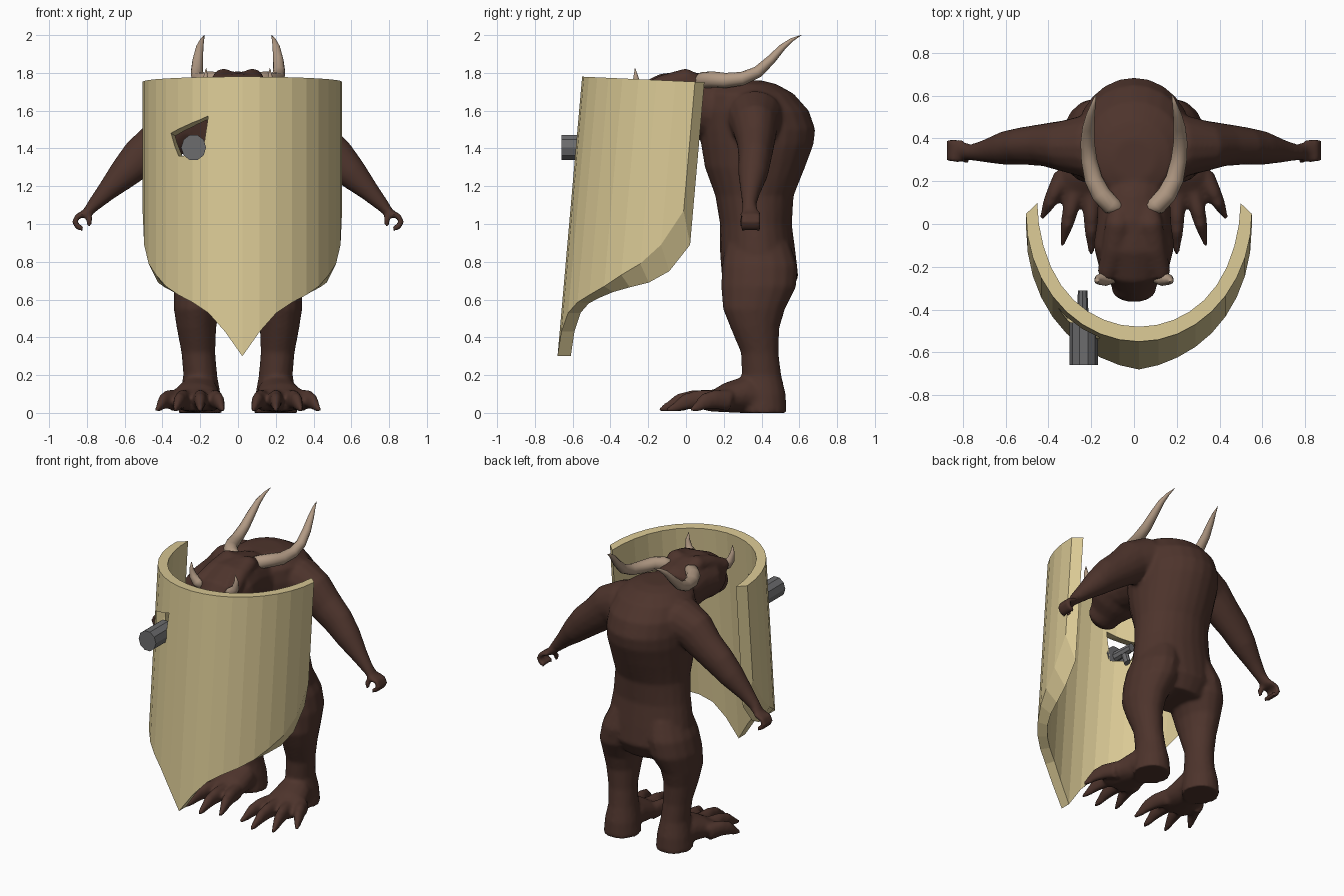
import bpy, bmesh, math
from mathutils import Vector


def material(name, rgb):
    m = bpy.data.materials.new(name)
    m.diffuse_color = (*rgb, 1)
    return m


HIDE = material("brown_hide", (0.075, 0.034, 0.025))
TAN = material("shield_tan", (0.70, 0.585, 0.30))
HORN = material("horn", (0.44, 0.32, 0.23))
STEEL = material("grey_metal", (0.15, 0.15, 0.155))


def finish(bm, name, mat, smooth=False):
    bmesh.ops.recalc_face_normals(bm, faces=bm.faces)
    me = bpy.data.meshes.new(name)
    bm.to_mesh(me)
    bm.free()
    me.materials.append(mat)
    for p in me.polygons:
        p.use_smooth = smooth
    ob = bpy.data.objects.new(name, me)
    bpy.context.collection.objects.link(ob)
    return ob


def loft(bm, pts, ref, side=1, n=16, axis=None):
    """Closed tube through (x, y, z, radius along ref, other radius)."""
    c = [Vector((p[0] * side, p[1], p[2])) for p in pts]
    rings = []
    for i, p in enumerate(pts):
        t = (c[min(i + 1, len(c) - 1)] - c[max(i - 1, 0)]).normalized()
        if axis:
            t = Vector(axis)
        a = Vector(ref)
        a = (a - t * a.dot(t)).normalized()
        b = t.cross(a)
        rings.append([bm.verts.new(c[i] + a * p[3] * math.cos(k * math.tau / n)
                                   + b * p[4] * math.sin(k * math.tau / n)) for k in range(n)])
    for r, s in zip(rings, rings[1:]):
        for k in range(n):
            bm.faces.new((r[k], r[(k + 1) % n], s[(k + 1) % n], s[k]))
    bm.faces.new(rings[0][::-1])
    bm.faces.new(rings[-1])


X, Y, Z = (1, 0, 0), (0, 1, 0), (0, 0, 1)
body = bmesh.new()

# torso: z, front y, back y, half width
torso = [(0.62, 0.24, 0.54, 0.2), (0.72, 0.19, 0.595, 0.28), (0.85, 0.18, 0.58, 0.29),
         (1.0, 0.18, 0.56, 0.265), (1.15, 0.155, 0.57, 0.25), (1.3, 0.1, 0.63, 0.265),
         (1.42, 0.08, 0.675, 0.275), (1.5, 0.07, 0.685, 0.275), (1.6, 0.07, 0.65, 0.27),
         (1.69, 0.09, 0.57, 0.24), (1.74, 0.14, 0.48, 0.17), (1.76, 0.2, 0.4, 0.1)]
loft(body, [(0, (f + b) / 2, z, w, (b - f) / 2) for z, f, b, w in torso], X, n=24, axis=Z)

# neck, head and muzzle
loft(body, [(0, 0.25, 1.58, 0.19, 0.15), (0, 0.1, 1.62, 0.17, 0.17), (0, 0.0, 1.64, 0.175, 0.17),
            (0, -0.1, 1.64, 0.19, 0.16), (0, -0.2, 1.6, 0.165, 0.15),
            (0, -0.27, 1.55, 0.11, 0.11), (0, -0.32, 1.52, 0.1, 0.085),
            (0, -0.35, 1.51, 0.06, 0.05)], X, n=20)

for s in (1, -1):
    # skull bump and brow
    loft(body, [(0.06, 0.09, 1.74, 0.05, 0.04), (0.075, 0, 1.77, 0.06, 0.055),
                (0.09, -0.12, 1.74, 0.06, 0.05), (0.13, -0.24, 1.68, 0.045, 0.05)], X, s)
    # arm
    loft(body, [(0.1, 0.36, 1.58, 0.16, 0.13), (0.22, 0.365, 1.56, 0.15, 0.15),
                (0.33, 0.365, 1.51, 0.12, 0.14), (0.42, 0.37, 1.43, 0.1, 0.117),
                (0.52, 0.365, 1.35, 0.088, 0.105), (0.6, 0.355, 1.27, 0.08, 0.085),
                (0.7, 0.34, 1.168, 0.052, 0.053), (0.76, 0.335, 1.105, 0.038, 0.038),
                (0.8, 0.34, 1.06, 0.042, 0.026), (0.835, 0.345, 1.045, 0.042, 0.015)], Y, s)
    # curled fingers and thumb
    for y in (0.302, 0.33, 0.358, 0.384):
        path = [(0.8, 1.055), (0.85, 1.045), (0.865, 1.01), (0.848, 0.983), (0.82, 0.975)]
        loft(body, [(x, y, z, 0.015, 0.016) for x, z in path], Y, s, 8)
    loft(body, [(0.8, 0.32, 1.06, 0.02, 0.02), (0.785, 0.3, 1.02, 0.018, 0.018),
                (0.79, 0.295, 0.985, 0.012, 0.012)], Y, s, 8)
    # leg
    loft(body, [(0.13, 0.38, 0.9, 0.13, 0.17), (0.165, 0.39, 0.78, 0.15, 0.2),
                (0.19, 0.385, 0.67, 0.15, 0.2), (0.22, 0.36, 0.55, 0.12, 0.165),
                (0.22, 0.365, 0.45, 0.105, 0.13), (0.21, 0.39, 0.32, 0.09, 0.1),
                (0.2, 0.4, 0.2, 0.09, 0.105), (0.2, 0.41, 0.1, 0.108, 0.118),
                (0.2, 0.41, 0.0, 0.118, 0.125)], X, s, axis=Z)
    # foot
    loft(body, [(0.2, 0.45, 0.07, 0.09, 0.07), (0.21, 0.32, 0.1, 0.11, 0.1),
                (0.225, 0.22, 0.08, 0.13, 0.08), (0.235, 0.14, 0.06, 0.13, 0.055),
                (0.235, 0.1, 0.055, 0.12, 0.045)], X, s)
    # clawed toes: root, knuckle, tip
    for rx, ry, tx, ty in ((0.14, 0.18, 0.08, -0.08), (0.2, 0.16, 0.2, -0.14),
                           (0.27, 0.18, 0.335, -0.095), (0.33, 0.23, 0.43, 0.03)):
        def mix(f):
            return rx + (tx - rx) * f, ry + (ty - ry) * f
        loft(body, [(*mix(0), 0.065, 0.045, 0.06), (*mix(0.4), 0.072, 0.038, 0.052),
                    (*mix(0.65), 0.06, 0.031, 0.045), (*mix(0.85), 0.032, 0.02, 0.028),
                    (*mix(1.03), 0.012, 0.01, 0.012)], X, s, 10)

hide = finish(body, "body", HIDE, True)
rm = hide.modifiers.new("blend", "REMESH")
rm.mode = "VOXEL"
rm.voxel_size = 0.0125
rm.use_smooth_shade = True
sm = hide.modifiers.new("soften", "SMOOTH")
sm.factor = 0.5
sm.iterations = 5

# horns
for s, label in ((1, "right"), (-1, "left")):
    bm = bmesh.new()
    loft(bm, [(0.06, 0.07, 1.74, 0.045, 0.035), (0.11, 0.09, 1.76, 0.045, 0.045),
              (0.155, 0.14, 1.765, 0.043, 0.045), (0.19, 0.21, 1.76, 0.04, 0.042),
              (0.21, 0.3, 1.77, 0.036, 0.037), (0.217, 0.38, 1.805, 0.031, 0.033),
              (0.213, 0.45, 1.87, 0.025, 0.028), (0.203, 0.51, 1.935, 0.018, 0.02),
              (0.19, 0.56, 1.975, 0.01, 0.011), (0.177, 0.61, 2.0, 0.001, 0.001)], Z, s, 12)
    finish(bm, label + "_large_horn", HORN, True)
    bm = bmesh.new()
    loft(bm, [(0.1, -0.245, 1.67, 0.032, 0.032), (0.135, -0.255, 1.69, 0.035, 0.035),
              (0.162, -0.26, 1.725, 0.025, 0.025), (0.172, -0.265, 1.775, 0.014, 0.014),
              (0.168, -0.27, 1.825, 0.001, 0.001)], Y, s, 10)
    finish(bm, label + "_brow_horn", HORN, True)

# curved shield with a pointed, bevelled lower edge, leaning forward at the bottom
OUTER = [0.3, 0.43, 0.53, 0.585, 0.625, 0.67, 0.73, 0.79, 0.89, 1.07]
INNER = [0.3, 0.43, 0.53, 0.58, 0.61, 0.64, 0.665, 0.69, 0.75, 0.89]
bm = bmesh.new()
cols = []
for i in range(-9, 10):
    a = math.radians(10 * i)
    wide = abs(math.sin(a))
    col = []
    for rx, ry, lows, back in ((0.528, 0.6, OUTER, 0), (0.475, 0.53, INNER, 0.05)):
        x, y = rx * math.sin(a), 0.05 - ry * math.cos(a) + back * wide ** 8
        top = 1.78 - 0.045 * (y + 0.55)
        col += [bm.verts.new((x + 0.023, y + (z - 1.78) * 0.088, z)) for z in (top, lows[abs(i)])]
    cols.append(col)
for p, q in zip(cols, cols[1:]):
    for j, k in ((0, 1), (1, 3), (3, 2), (2, 0)):
        bm.faces.new((p[j], p[k], q[k], q[j]))
for c in (cols[0], cols[-1]):
    bm.faces.new((c[0], c[1], c[3], c[2]))
shield = finish(bm, "shield", TAN)

# gun port through the shield, narrowing inwards on its left and top
bm = bmesh.new()
outer_port = [(-0.425, 1.53), (-0.155, 1.595), (-0.19, 1.355), (-0.36, 1.36)]
inner_port = [(-0.31, 1.45), (-0.165, 1.5), (-0.19, 1.355), (-0.26, 1.36)]
f = [bm.verts.new((x, -0.62, z)) for x, z in outer_port]
b = [bm.verts.new((x, -0.25, z)) for x, z in inner_port]
bm.faces.new(f)
bm.faces.new(b)
for k in range(4):
    bm.faces.new((f[k], f[(k + 1) % 4], b[(k + 1) % 4], b[k]))
bmesh.ops.triangulate(bm, faces=bm.faces)
cutter = finish(bm, "port_cutter", TAN)
cutter.hide_render = True
cutter.hide_viewport = True
cut = shield.modifiers.new("port", "BOOLEAN")
cut.operation = "DIFFERENCE"
cut.solver = "EXACT"
cut.object = cutter

# gun: wide barrel, narrow rear and grip
bm = bmesh.new()
loft(bm, [(-0.235, -0.66, 1.405, 0.066, 0.07), (-0.235, -0.46, 1.405, 0.066, 0.07)], X, n=10)
finish(bm, "gun_barrel", STEEL)
bm = bmesh.new()
loft(bm, [(-0.24, -0.47, 1.405, 0.03, 0.035), (-0.24, -0.31, 1.405, 0.022, 0.03)], X, n=8)
loft(bm, [(-0.24, -0.38, 1.4, 0.018, 0.025), (-0.24, -0.35, 1.31, 0.018, 0.025)], X, n=8)
finish(bm, "gun_grip", STEEL)
